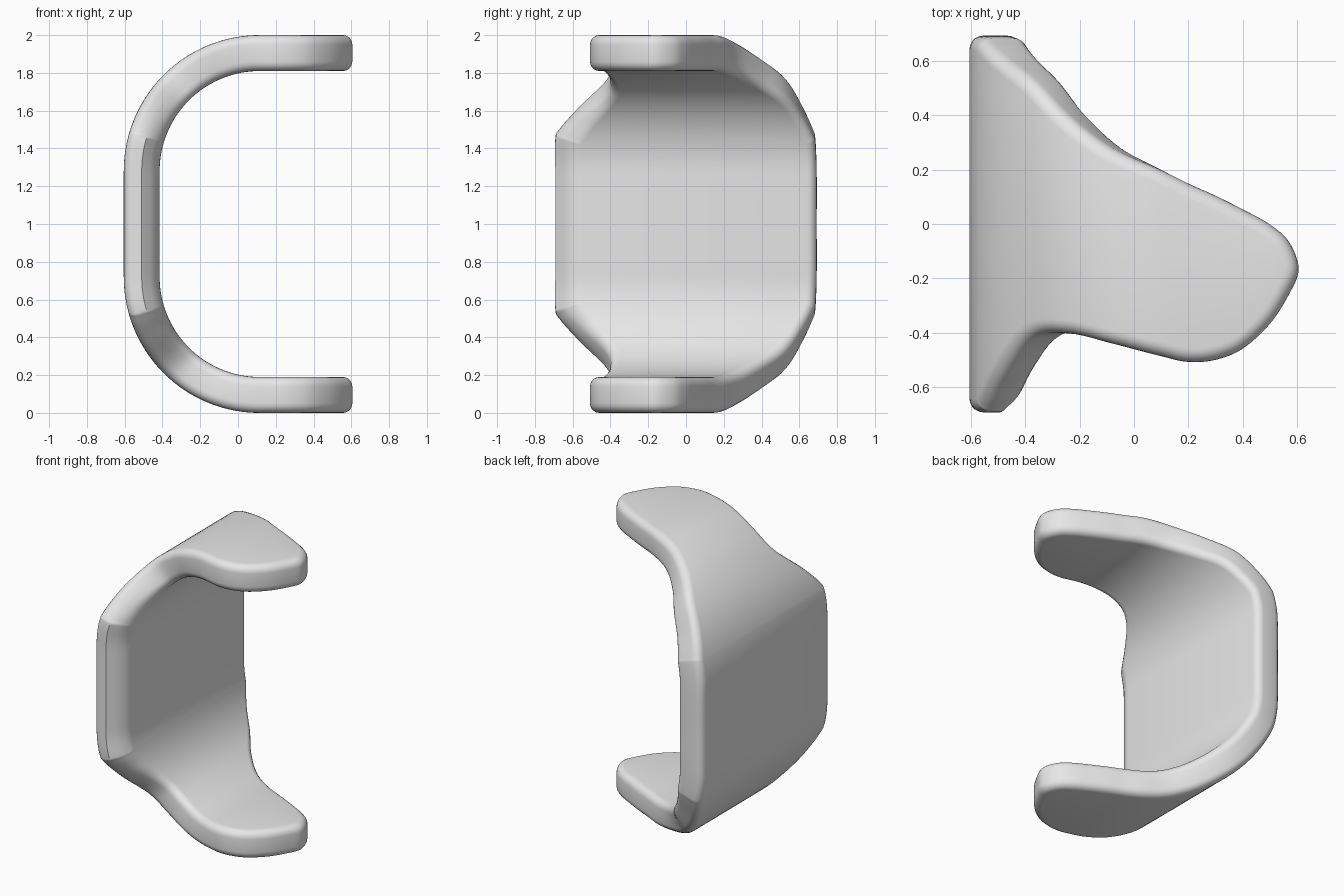
import bpy, bmesh, math
from mathutils import Vector

if "Cube" in bpy.data.objects:
    bpy.data.objects.remove(bpy.data.objects["Cube"], do_unlink=True)

THICK, ROUND = 0.19, 0.05        # sheet thickness, edge rounding
RADIUS, FLAT = 0.72, 0.28        # outer bend radius, half height of the upright wall
BEND_X = -0.605 + RADIUS
BEND_LEN = (RADIUS - THICK / 2) * math.pi / 2

# Half outline of the unrolled sheet: distance along sheet, front y, back y
rows = [(0, -.692, .692), (.27, -.692, .692), (.44, -.692, .685), (.49, -.67, .672),
        (.6, -.572, .622), (.773, -.42, .53), (.92, -.403, .4), (1.08, -.44, .28),
        (1.244, -.485, .2), (1.344, -.507, .15), (1.444, -.5, .105),
        (1.544, -.46, .055), (1.644, -.37, 0), (1.716, -.26, -.065)]
knots = [Vector((u, f)) for u, f, b in rows] + [Vector((1.752, -.165))]
knots += [Vector((u, b)) for u, f, b in reversed(rows)]


def smooth_path(points, steps):
    """Catmull-Rom curve, with its ends mirrored across the middle of the part."""
    flip = lambda p: Vector((-p.x, p.y))
    pts = [flip(points[1])] + points + [flip(points[-2])]
    out = []
    for a, b, c, d in zip(pts, pts[1:], pts[2:], pts[3:]):
        for k in range(steps):
            t = k / steps
            out.append(0.5 * (2 * b + (c - a) * t + (2 * a - 5 * b + 4 * c - d) * t ** 2
                              + (3 * b - a - 3 * c + d) * t ** 3))
    return out + [points[-1]]


outline = smooth_path(knots, 6)
count = len(outline)


def inward(i):
    """Direction from the outline into the sheet."""
    if i in (0, count - 1):
        return Vector((0, 1 if i == 0 else -1))
    t = (outline[i + 1] - outline[i - 1]).normalized()
    return Vector((-t.y, t.x))


def bend(u, y, depth):
    """Wrap a point of the flat sheet round the C shape."""
    r = RADIUS - depth
    if u < FLAT:
        return Vector((BEND_X - r, y, u))
    a = min((u - FLAT) / BEND_LEN, 1) * math.pi / 2
    run = max(0, u - FLAT - BEND_LEN)
    return Vector((BEND_X - r * math.cos(a) + run, y, FLAT + r * math.sin(a)))


# Rounded edge profile: inset from the outline, depth from the outer face
arc = [(ROUND * (1 - math.sin(a)), ROUND * (1 - math.cos(a)))
       for a in (k * math.pi / 10 for k in range(6))]
profile = arc + [(0, THICK / 2)] + [(i, THICK - d) for i, d in reversed(arc)]

bm = bmesh.new()
loops = []
for inset, depth in profile:
    loop = []
    for i, p in enumerate(outline):
        q = p + inward(i) * inset
        # Slanted inner side of the front edge, fading out along the bend
        if i < count // 2:
            fade = min(1, max(0, (.773 - p.x) / .3))
            q.y += fade * 0.09 * max(0, (depth - .1) / .09)
        loop.append(bm.verts.new(bend(max(q.x, 0), q.y, depth)))
    loops.append(loop)

# Rim
for a, b in zip(loops, loops[1:]):
    for i in range(count - 1):
        bm.faces.new((a[i], a[i + 1], b[i + 1], b[i]))
# Outer and inner faces, ruled from front to back
for loop in (loops[0], loops[-1]):
    for i in range(count // 2):
        j = count - 1 - i
        ring = [loop[i], loop[i + 1], loop[j - 1], loop[j]]
        bm.faces.new(list(dict.fromkeys(ring)))
bmesh.ops.recalc_face_normals(bm, faces=bm.faces)
# Make sure the outer wall points away from the opening
bm.faces.ensure_lookup_table()
wall = min(bm.faces, key=lambda f: f.calc_center_median().x)
if wall.normal.x > 0:
    bmesh.ops.reverse_faces(bm, faces=bm.faces)

mesh = bpy.data.meshes.new("curved_bracket")
bm.to_mesh(mesh)
bm.free()
bracket = bpy.data.objects.new("curved_bracket", mesh)
bpy.context.collection.objects.link(bracket)
bracket.location.z = 1

# Plain grey material
grey = bpy.data.materials.new("light_grey")
grey.use_nodes = True
grey.diffuse_color = (0.8, 0.8, 0.8, 1)
grey.node_tree.nodes["Principled BSDF"].inputs["Base Color"].default_value = (0.8, 0.8, 0.8, 1)
mesh.materials.append(grey)

bpy.context.view_layer.objects.active = bracket
bracket.select_set(True)
bpy.ops.object.shade_smooth_by_angle(angle=math.radians(40))

# Lower half
mirror = bracket.modifiers.new("lower_half", "MIRROR")
mirror.use_axis = (False, False, True)
mirror.use_clip = True
